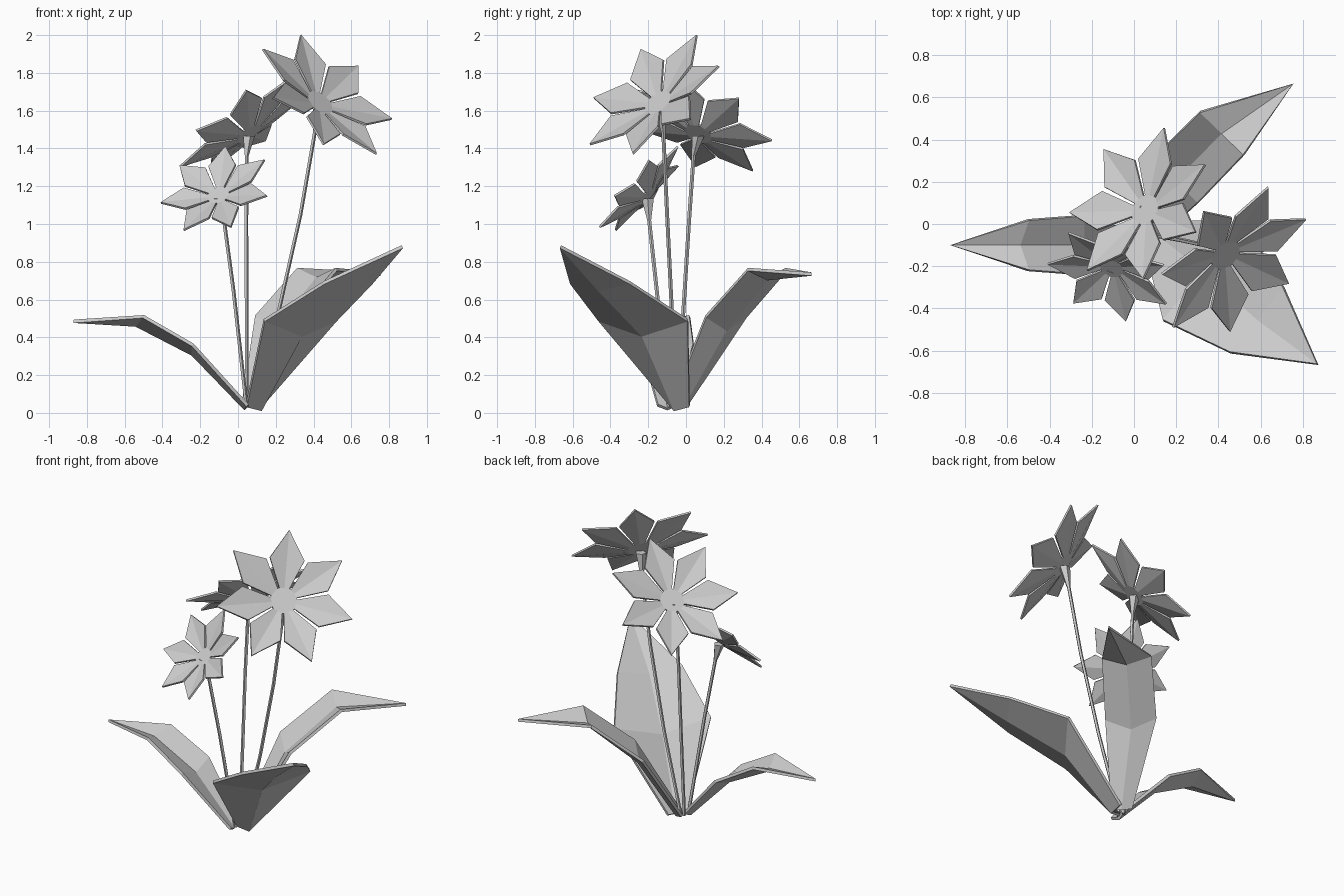
import bpy
import bmesh
import math
from mathutils import Vector

old = bpy.data.objects.get("Cube")
if old:
    bpy.data.objects.remove(old, do_unlink=True)

grey = bpy.data.materials.new("plain grey")
grey.use_nodes = True
grey.diffuse_color = (0.6, 0.6, 0.6, 1)
grey.node_tree.nodes["Principled BSDF"].inputs["Base Color"].default_value = (0.6, 0.6, 0.6, 1)


def finish(bm, name, thickness=0):
    mesh = bpy.data.meshes.new(name)
    bm.to_mesh(mesh)
    bm.free()
    mesh.materials.append(grey)
    obj = bpy.data.objects.new(name, mesh)
    bpy.context.scene.collection.objects.link(obj)
    if thickness:
        mod = obj.modifiers.new("thickness", "SOLIDIFY")
        mod.thickness = thickness
        mod.offset = 0
    return obj


def leaf(name, stations, tip):
    """Keeled leaf; each station is keel point, half width, edge setback, edge lift."""
    bm = bmesh.new()
    tip = Vector(tip)
    start = Vector(stations[0][0])
    ahead = Vector((tip.x - start.x, tip.y - start.y, 0)).normalized()
    side = Vector((-ahead.y, ahead.x, 0))
    rows = []
    for keel, half, setback, lift in stations:
        keel = Vector(keel)
        shift = Vector((0, 0, lift)) - ahead * setback
        points = (keel + side * half + shift, keel, keel - side * half + shift)
        rows.append([bm.verts.new(p) for p in points])
    for a, b in zip(rows, rows[1:]):
        for i in range(2):
            bm.faces.new((a[i], a[i + 1], b[i + 1], b[i]))
    end = bm.verts.new(tip)
    for i in range(2):
        bm.faces.new((rows[-1][i], rows[-1][i + 1], end))
    finish(bm, name, 0.018)


def blossom(name, centre, normal, first_tip, radius):
    """Seven creased petals around a flat centre."""
    bm = bmesh.new()
    centre, n = Vector(centre), Vector(normal).normalized()
    u = Vector(first_tip) - centre
    u = (u - n * u.dot(n)).normalized()
    v = n.cross(u)
    hub = []
    for k in range(7):
        angle = math.tau * k / 7
        out = u * math.cos(angle) + v * math.sin(angle)
        across = n.cross(out)

        def point(r, w, h):
            return bm.verts.new(centre + (out * r + across * w + n * h) * radius)

        base = [point(0.18, w, 0) for w in (-0.072, 0, 0.072)]
        right, left = point(0.58, -0.25, 0.125), point(0.58, 0.25, 0.125)
        tip = point(1, 0, 0.155)
        bm.faces.new((base[1], base[0], right, tip))
        bm.faces.new((base[1], tip, left, base[2]))
        hub += base
    bm.faces.new(hub)
    finish(bm, name, 0.012)


def stem(name, points):
    """Thin stalk that flares into a calyx below the blossom."""
    bm = bmesh.new()
    sides = 5
    rings = []
    last = len(points) - 1
    for i, p in enumerate(points):
        r = 0.034 if i == last else 0.011
        rings.append([bm.verts.new(Vector(p) + Vector((
            r * math.cos(math.tau * k / sides), r * math.sin(math.tau * k / sides), 0)))
            for k in range(sides)])
    for a, b in zip(rings, rings[1:]):
        for k in range(sides):
            j = (k + 1) % sides
            bm.faces.new((a[k], a[j], b[j], b[k]))
    bm.faces.new(rings[0][::-1])
    bm.faces.new(rings[-1])
    finish(bm, name)


# Leaves
leaf("right_leaf", [((0.04, -0.1, 0.02), 0.05, 0.01, 0.02),
                    ((-0.24, -0.1, 0.31), 0.14, -0.0, 0.05),
                    ((-0.54, -0.1, 0.465), 0.12, 0.04, 0.045)], (-0.87, -0.1, 0.485))
leaf("front_left_leaf", [((0.12, -0.06, 0.015), 0.06, 0.05, 0.02),
                         ((0.335, -0.23, 0.41), 0.3, 0.01, 0.08),
                         ((0.59, -0.46, 0.65), 0.2, 0.01, 0.04)], (0.87, -0.665, 0.88))
leaf("back_left_leaf", [((0.08, -0.02, 0.03), 0.06, 0.02, 0.02),
                        ((0.2, 0.21, 0.44), 0.15, 0, 0.07),
                        ((0.417, 0.43, 0.71), 0.145, 0, 0.05)], (0.755, 0.665, 0.735))

# Stems
stem("tall_stem", [(0.075, -0.05, 0.03), (0.215, -0.075, 0.54),
                   (0.33, -0.1, 1.05), (0.405, -0.12, 1.48), (0.425, -0.137, 1.62)])
stem("middle_stem", [(0.045, -0.045, 0.03), (0.045, -0.015, 0.52),
                     (0.043, 0.015, 1.0), (0.045, 0.04, 1.36), (0.055, 0.064, 1.465)])
stem("short_stem", [(0.045, -0.09, 0.03), (-0.025, -0.155, 0.65),
                    (-0.075, -0.195, 1.02), (-0.1, -0.203, 1.135)])

# Blossoms
blossom("tall_blossom", (0.433, -0.145, 1.64), (0.55, -0.535, 0.64), (0.33, 0.06, 2.0), 0.42)
blossom("middle_blossom", (0.055, 0.067, 1.48), (-0.55, 0.356, 0.757), (0.147, 0.46, 1.44), 0.395)
blossom("short_blossom", (-0.103, -0.207, 1.15), (-0.28, -0.7, 0.66), (-0.07, -0.06, 1.405), 0.305)
